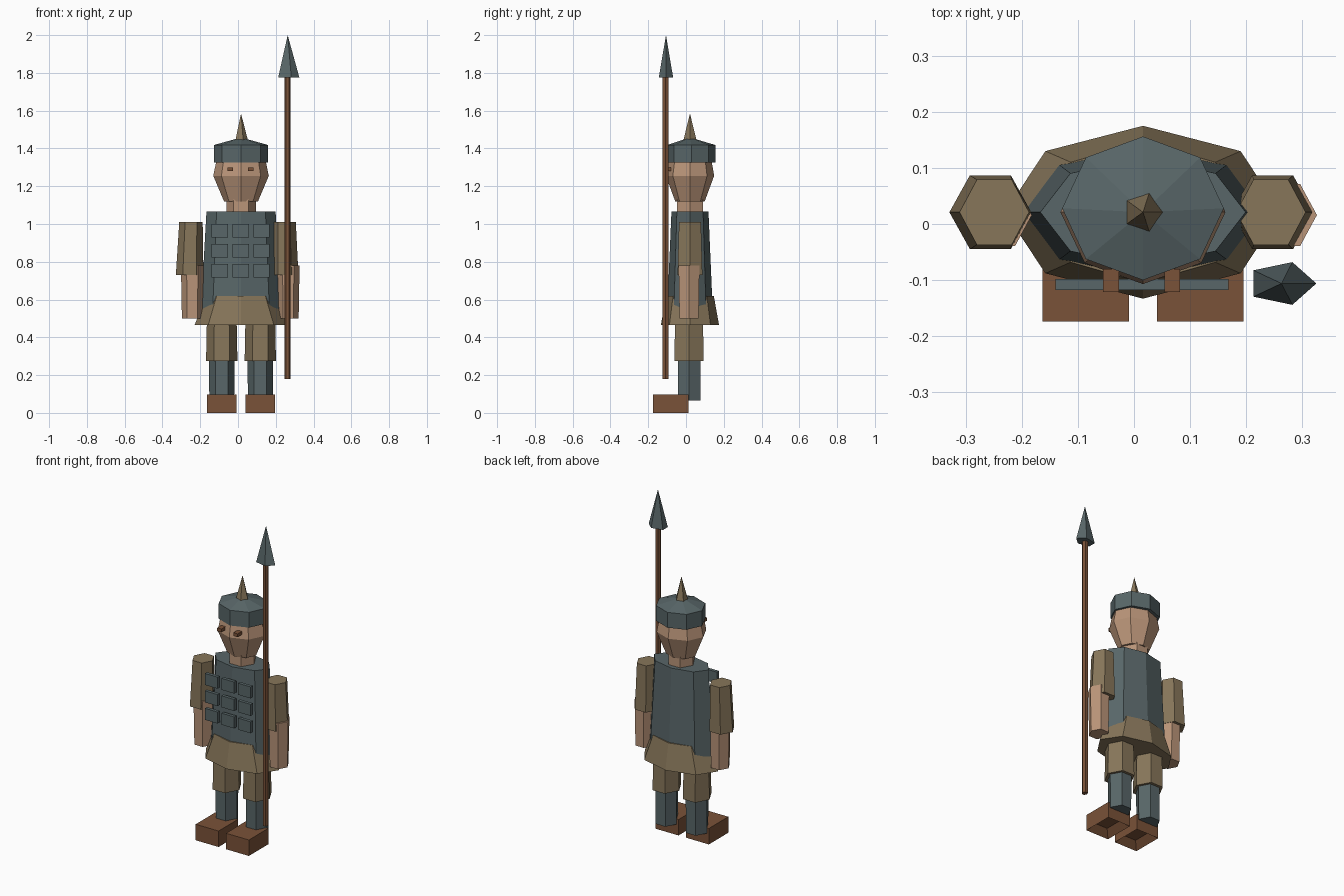
import bpy, bmesh, math

if "Cube" in bpy.data.objects:
    bpy.data.objects.remove(bpy.data.objects["Cube"])


def material(name, rgb):
    m = bpy.data.materials.new(name)
    lin = [((c / 255 + 0.055) / 1.055) ** 2.4 for c in rgb]
    m.diffuse_color = (*lin, 1)
    m.use_nodes = True
    m.node_tree.nodes["Principled BSDF"].inputs["Base Color"].default_value = m.diffuse_color
    return m


SLATE = material("slate blue metal", (88, 102, 104))
TAN = material("tan cloth", (135, 118, 90))
SKIN = material("skin", (186, 149, 121))
BROWN = material("brown leather and wood", (122, 82, 56))

CX, CY = 0.016, 0.021  # body axis


def finish(name, bm, mat):
    bmesh.ops.recalc_face_normals(bm, faces=bm.faces)
    me = bpy.data.meshes.new(name)
    bm.to_mesh(me)
    bm.free()
    me.materials.append(mat)
    ob = bpy.data.objects.new(name, me)
    bpy.context.collection.objects.link(ob)
    return ob


def loft(name, mat, sides, rings):
    """Faceted solid through elliptical rings (z, cx, cy, rx, ry); rx 0 makes a tip."""
    bm = bmesh.new()
    loops = []
    for z, cx, cy, rx, ry in rings:
        count = sides if rx else 1
        loops.append([bm.verts.new((cx + rx * math.cos(math.tau * i / sides),
                                    cy + ry * math.sin(math.tau * i / sides), z))
                      for i in range(count)])
    for a, b in zip(loops, loops[1:]):
        for i in range(sides):
            j = (i + 1) % sides
            if len(b) == 1:
                bm.faces.new((a[i], a[j], b[0]))
            else:
                bm.faces.new((a[i], a[j], b[j], b[i]))
    for end in (loops[0], loops[-1]):
        if len(end) > 1:
            bm.faces.new(end)
    return finish(name, bm, mat)


def box(name, mat, lo, hi, hollow=False):
    bm = bmesh.new()
    bmesh.ops.create_cube(bm, size=1)
    for v in bm.verts:
        v.co = [l + (c + 0.5) * (h - l) for c, l, h in zip(v.co, lo, hi)]
    if hollow:  # recess in the sole
        sole = [f for f in bm.faces if f.calc_center_median().z < lo[2] + 1e-4]
        bmesh.ops.inset_region(bm, faces=sole, thickness=0.05)
        for v in sole[0].verts:
            v.co.z += 0.04
    return finish(name, bm, mat)


# Torso and skirt
loft("torso", SLATE, 8, [(0.53, CX, CY, 0.213, 0.121),
                         (1.065, CX, CY, 0.183, 0.098)])
loft("skirt", TAN, 8, [(0.465, CX, CY, 0.246, 0.154),
                       (0.62, CX, CY, 0.182, 0.126)])

# Grid of armour plates on the chest
for row, z in enumerate((0.752, 0.858, 0.964)):
    for col in (-1, 0, 1):
        x = CX - 0.002 + col * 0.111
        box(f"chest_plate_{row}_{col + 1}", SLATE,
            (x - 0.043, -0.118, z - 0.035), (x + 0.043, -0.098, z + 0.035))

# Neck, head and eyes
loft("neck", SKIN, 6, [(1.05, CX, CY, 0.078, 0.079),
                       (1.15, CX, CY, 0.078, 0.079)])
loft("head", SKIN, 8, [(1.12, CX, CY, 0.09, 0.078),
                       (1.255, CX, CY, 0.147, 0.128),
                       (1.36, CX, CY, 0.125, 0.11)])
for side, x in (("left", 0.068), ("right", -0.041)):
    box(f"eye_{side}", BROWN, (x - 0.014, -0.121, 1.28), (x + 0.014, -0.08, 1.3))

# Helmet with spike
loft("helmet", SLATE, 8, [(1.325, CX, 0.028, 0.144, 0.128),
                          (1.418, CX, 0.028, 0.144, 0.128),
                          (1.458, CX, CY, 0.0, 0.0)])
loft("helmet_spike", TAN, 5, [(1.445, CX, CY, 0.036, 0.036),
                              (1.585, CX, CY, 0.0, 0.0)])

# Arms: sleeve and forearm
for side, top, bottom, fore in (("right", -0.249, -0.256, -0.242),
                                ("left", 0.244, 0.247, 0.266)):
    loft(f"sleeve_{side}", TAN, 6, [(0.73, bottom, CY, 0.073, 0.076),
                                    (1.01, top, CY, 0.062, 0.067)])
    loft(f"forearm_{side}", SKIN, 6, [(0.5, fore, CY - 0.005, 0.055, 0.058),
                                      (0.78, fore, CY - 0.005, 0.06, 0.064)])

# Legs: trousers, shin guards, boots
for side, s in (("right", -1), ("left", 1)):
    x = CX + s * 0.102
    loft(f"trouser_leg_{side}", TAN, 6, [(0.275, x, 0.016, 0.083, 0.09),
                                         (0.53, x, 0.016, 0.078, 0.084)])
    loft(f"shin_guard_{side}", SLATE, 6, [(0.066, x, 0.017, 0.066, 0.07),
                                          (0.3, x, 0.017, 0.067, 0.07)])
    box(f"boot_{side}", BROWN, (x - 0.077, -0.174, 0), (x + 0.077, 0.013, 0.097), True)

# Spear
loft("spear_shaft", BROWN, 6, [(0.18, 0.262, -0.108, 0.016, 0.018),
                               (1.79, 0.262, -0.108, 0.016, 0.018)])
loft("spear_head", SLATE, 5, [(1.775, 0.263, -0.106, 0.062, 0.04),
                              (2.0, 0.263, -0.106, 0.0, 0.0)])
